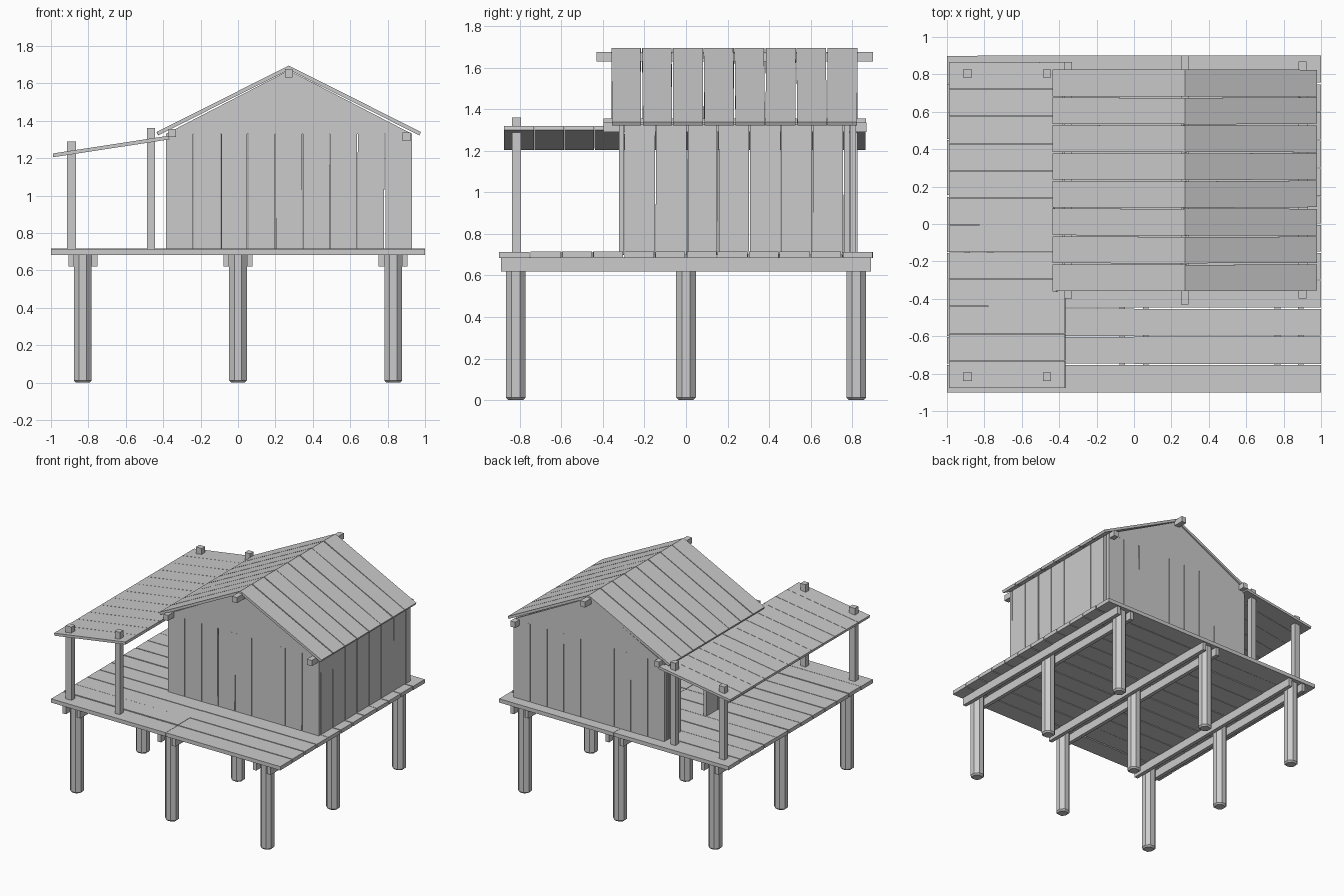
import bpy, bmesh, math, random
from mathutils import Matrix, Vector

if "Cube" in bpy.data.objects:
    bpy.data.objects.remove(bpy.data.objects["Cube"])

random.seed(4)


def finish(name, bm):
    me = bpy.data.meshes.new(name)
    bm.to_mesh(me)
    bm.free()
    ob = bpy.data.objects.new(name, me)
    bpy.context.collection.objects.link(ob)
    return ob


def add_box(bm, center, size, rot=None):
    m = Matrix.Translation(center) @ (rot or Matrix()) @ Matrix.Diagonal((*size, 1))
    bmesh.ops.create_cube(bm, size=1, matrix=m)


def span_box(bm, x, y, z, rot=None):
    r = (x, y, z)
    add_box(bm, Vector([(a + b) / 2 for a, b in r]), [b - a for a, b in r], rot)


def jitter(axis, amount=0.004):
    return Matrix.Rotation(random.uniform(-amount, amount), 4, axis)


# octagonal stilts with chamfered feet
for i, x in enumerate((-0.83, 0, 0.83)):
    for j, y in enumerate((-0.82, 0, 0.82)):
        bm = bmesh.new()
        m = Matrix.Translation((x, y, 0.345)) @ Matrix.Rotation(math.pi / 8, 4, 'Z')
        bmesh.ops.create_cone(bm, cap_ends=True, segments=8, radius1=0.0515,
                              radius2=0.0515, depth=0.69, matrix=m)
        feet = [e for e in bm.edges if all(v.co.z < 0.01 for v in e.verts)]
        bmesh.ops.bevel(bm, geom=feet, offset=0.012, segments=1, affect='EDGES')
        finish(f"stilt_{i}_{j}", bm)

# paired floor beams either side of each row of stilts
bm = bmesh.new()
for x in (-0.83, 0, 0.83):
    for s in (-1, 1):
        add_box(bm, (x + s * 0.0625, 0, 0.655), (0.03, 1.78, 0.07))
finish("floor_beams", bm)

# deck planks in two halves
bm = bmesh.new()
for i in range(12):
    y = -0.9 + 0.15 * (i + 0.5)
    for s in (-1, 1):
        w = 0.15 - random.uniform(0.002, 0.009)
        dy = (0.15 - w) / 2 * (-1 if i == 0 else 1 if i == 11 else 0)
        add_box(bm, (s * 0.5, y + dy, 0.7 + random.uniform(-0.002, 0.002)),
                (0.998, w, 0.03), jitter('Z', 0.0025))
finish("deck_planks", bm)

# front and back walls: vertical boards with a gable triangle above
X0, X1, RIDGE, EAVE = -0.385, 0.93, 0.272, 1.33
for name, y0, y1 in (("front", -0.322, -0.298), ("back", 0.79, 0.818)):
    bm = bmesh.new()
    pitch = (X1 - X0) / 9
    for i in range(9):
        gap = random.choice((0.002, 0.004, 0.01)) / 2
        span_box(bm, (X0 + i * pitch + (gap if i else 0),
                      X0 + (i + 1) * pitch - (gap if i < 8 else 0)),
                 (y0, y1), (0.7, EAVE), jitter('Y', 0.003))
    finish(name + "_wall_boards", bm)
    bm = bmesh.new()
    tri = [bm.verts.new((x, y0, z)) for x, z in ((X0, EAVE), (X1, EAVE), (RIDGE, 1.67))]
    face = bm.faces.new(tri)
    ext = bmesh.ops.extrude_face_region(bm, geom=[face])
    bmesh.ops.translate(bm, vec=(0, y1 - y0, 0),
                        verts=[v for v in ext["geom"] if isinstance(v, bmesh.types.BMVert)])
    bmesh.ops.recalc_face_normals(bm, faces=bm.faces)
    finish(name + "_gable", bm)

# side walls; the left one has a doorway onto the porch
for name, x0, x1 in (("left", X0, X0 + 0.024), ("right", X1 - 0.024, X1)):
    bm = bmesh.new()
    for i in range(8):
        a = -0.298 + i * 0.151
        b = min(a + 0.151, 0.79)
        gap = random.choice((0.003, 0.006, 0.012)) / 2
        z0 = 0.7
        if name == "left" and i in (4, 5):
            z0 = 1.24
        if name == "left" and i == 3:
            b -= 0.01
        span_box(bm, (x0, x1), (a + gap, b - gap), (z0, EAVE),
                 jitter('X', 0.004) if i < 7 and z0 < 1 else None)
    finish(name + "_wall_boards", bm)

# ridge beam and eave beams
for name, x, y, z in (("ridge_beam", (0.25, 0.292), (-0.43, 0.9), (1.632, 1.677)),
                      ("left_eave_beam", (-0.372, -0.332), (-0.398, 0.867), (1.313, 1.357)),
                      ("right_eave_beam", (0.88, 0.922), (-0.398, 0.87), (1.292, 1.337))):
    bm = bmesh.new()
    span_box(bm, x, y, z)
    finish(name, bm)


def sloped_planks(name, lo, hi, y0, y1, count, gap, thick=0.02):
    """Planks between two top-edge points (x, z), repeated along y."""
    p, q = Vector((lo[0], 0, lo[1])), Vector((hi[0], 0, hi[1]))
    d = q - p
    rot = Matrix.Rotation(-math.atan2(d.z, d.x), 4, 'Y')
    mid = (p + q) / 2 - rot.to_3x3() @ Vector((0, 0, thick / 2))
    pitch = (y1 - y0) / count
    bm = bmesh.new()
    for i in range(count):
        c = mid + Vector((0, y0 + pitch * (i + 0.5), 0))
        w = pitch - random.uniform(gap * 0.5, gap)
        add_box(bm, c, (d.length, w, thick), rot @ jitter('Z', gap * 0.8))
    finish(name, bm)


# main roof slopes and lean-to porch roof
sloped_planks("roof_left_planks", (-0.435, 1.34), (RIDGE, 1.695), -0.362, 0.828, 8, 0.009)
sloped_planks("roof_right_planks", (RIDGE, 1.695), (0.978, 1.34), -0.362, 0.828, 8, 0.009)
sloped_planks("porch_roof_planks", (-0.99, 1.225), (-0.37, 1.32), -0.877, 0.866, 12, 0.003)

# porch posts
for x, w, top in ((-0.89, 0.05, 1.29), (-0.465, 0.044, 1.362)):
    for side, y in (("front", -0.817), ("back", 0.805)):
        bm = bmesh.new()
        span_box(bm, (x - w / 2, x + w / 2), (y - 0.022, y + 0.022), (0.7, top))
        finish(side + ("_outer" if x < -0.6 else "_inner") + "_porch_post", bm)
